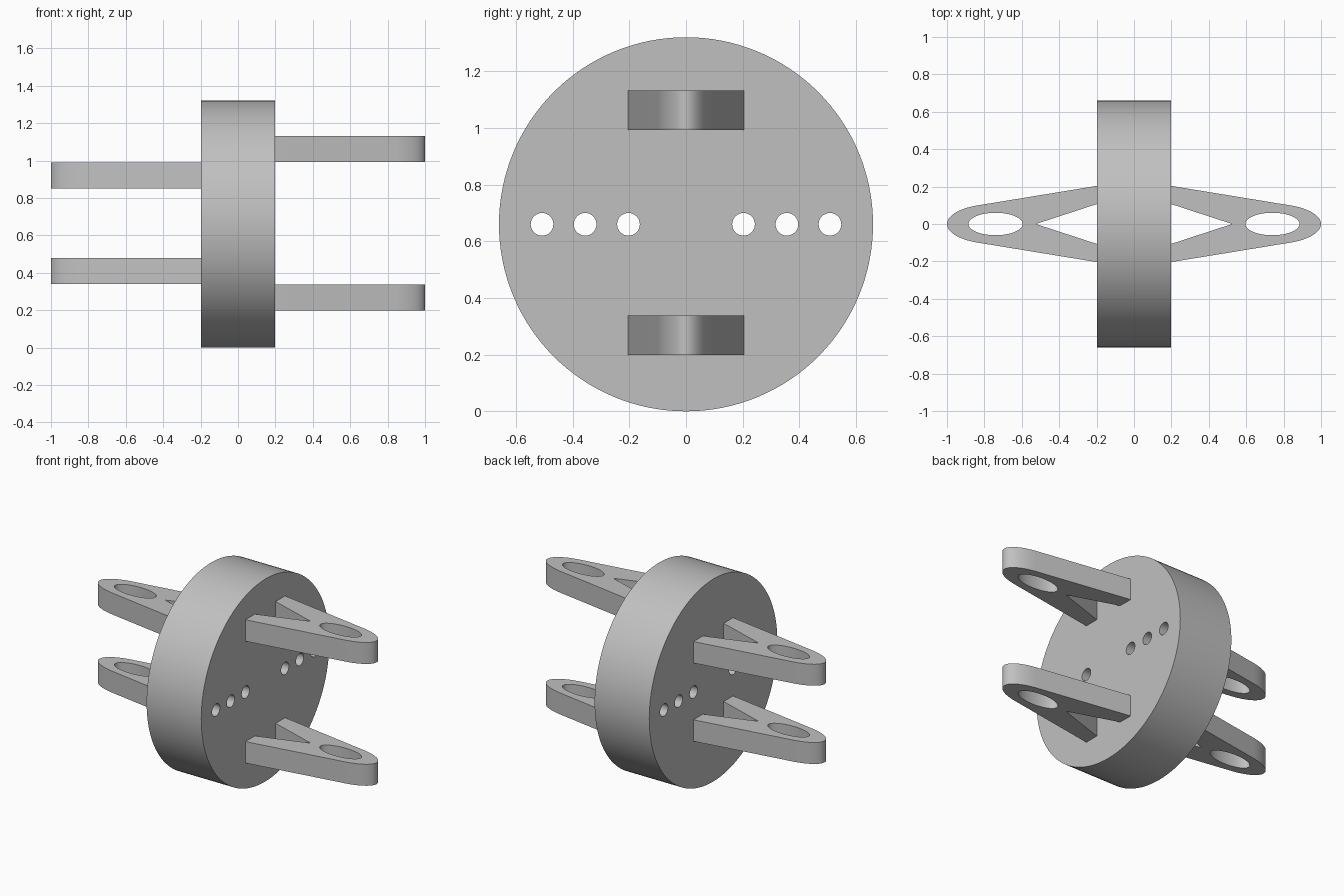
import bpy, bmesh
from math import sin, cos, pi, radians
from mathutils import Matrix

default = bpy.data.objects.get("Cube")
if default:
    bpy.data.objects.remove(default, do_unlink=True)

grey = bpy.data.materials.new("plain_grey")
grey.use_nodes = True
colour = (0.53, 0.53, 0.53, 1)
grey.diffuse_color = colour
grey.node_tree.nodes["Principled BSDF"].inputs["Base Color"].default_value = colour


def ellipse(cx, cy, rx, ry, start=0, end=360, n=48):
    """Points along an elliptical arc; a full turn omits the repeated end."""
    count = n if end - start == 360 else n + 1
    return [(cx + rx * cos(radians(start + (end - start) * i / n)),
             cy + ry * sin(radians(start + (end - start) * i / n))) for i in range(count)]


def plate(name, loops, thickness, matrix):
    """Extrude a flat outline (first loop) with holes (other loops)."""
    curve = bpy.data.curves.new(name + "_profile", "CURVE")
    curve.dimensions = "2D"
    curve.fill_mode = "BOTH"
    curve.extrude = thickness / 2
    for loop in loops:
        spline = curve.splines.new("POLY")
        spline.points.add(len(loop) - 1)
        for point, (x, y) in zip(spline.points, loop):
            point.co = (x, y, 0, 1)
        spline.use_cyclic_u = True
    profile = bpy.data.objects.new(name + "_profile", curve)
    bpy.context.collection.objects.link(profile)
    bpy.context.view_layer.update()
    evaluated = profile.evaluated_get(bpy.context.evaluated_depsgraph_get())
    mesh = bpy.data.meshes.new_from_object(evaluated)
    bpy.data.objects.remove(profile, do_unlink=True)
    bpy.data.curves.remove(curve)

    bm = bmesh.new()
    bm.from_mesh(mesh)
    bmesh.ops.remove_doubles(bm, verts=bm.verts, dist=0.0001)
    bmesh.ops.transform(bm, matrix=matrix, verts=bm.verts)
    bmesh.ops.recalc_face_normals(bm, faces=bm.faces)
    bm.to_mesh(mesh)
    bm.free()
    mesh.name = name
    mesh.materials.clear()
    mesh.materials.append(grey)
    obj = bpy.data.objects.new(name, mesh)
    bpy.context.collection.objects.link(obj)
    bpy.ops.object.select_all(action="DESELECT")
    obj.select_set(True)
    bpy.context.view_layer.objects.active = obj
    bpy.ops.object.shade_smooth_by_angle(angle=radians(30))
    return obj


# Upright disc with a row of through holes
RADIUS, FACE = 0.66, 0.197
holes = [ellipse(side * y, 0, 0.04, 0.04, n=32)
         for side in (-1, 1) for y in (0.203, 0.356, 0.508)]
upright = Matrix.Rotation(pi / 2, 4, "Z") @ Matrix.Rotation(pi / 2, 4, "X")
plate("disc", [ellipse(0, 0, RADIUS, RADIUS, n=128)] + holes, 2 * FACE,
      Matrix.Translation((0, 0, RADIUS)) @ upright)

# Forked brackets: two legs meeting in a rounded tip with an oval eye
outline = ([(FACE, -0.204)] + ellipse(0.74, 0, 0.26, 0.107, -68, 68)
           + [(FACE, 0.204), (FACE, 0.107), (0.525, 0), (FACE, -0.107)])
eye = ellipse(0.74, 0, 0.145, 0.06)
for name, turn, z in (("left_upper_bracket", 0, 1.062), ("left_lower_bracket", 0, 0.268),
                      ("right_upper_bracket", pi, 0.92), ("right_lower_bracket", pi, 0.41)):
    plate(name, [outline, eye], 0.14,
          Matrix.Translation((0, 0, z)) @ Matrix.Rotation(turn, 4, "Z"))
